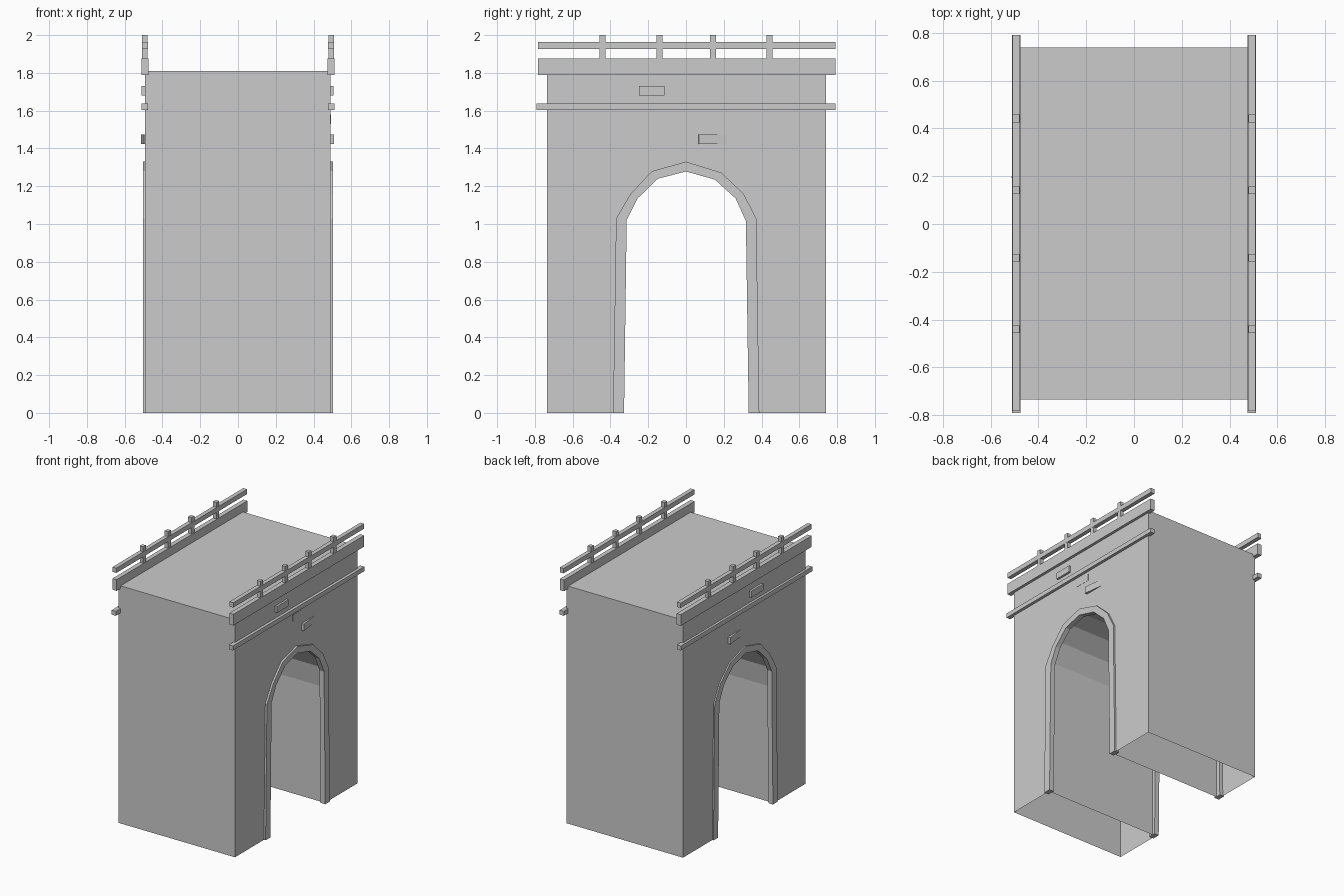
import bpy, bmesh
from math import sin, cos, pi
from mathutils import Matrix

cube = bpy.data.objects.get("Cube")
if cube:
    bpy.data.objects.remove(cube, do_unlink=True)

stone = bpy.data.materials.new("grey stone")
stone.use_nodes = True
colour = (0.6, 0.6, 0.6, 1)
stone.diffuse_color = colour
stone.node_tree.nodes["Principled BSDF"].inputs["Base Color"].default_value = colour


def add_object(name, bm):
    mesh = bpy.data.meshes.new(name)
    bm.to_mesh(mesh)
    bm.free()
    mesh.materials.append(stone)
    obj = bpy.data.objects.new(name, mesh)
    bpy.context.collection.objects.link(obj)


def box(name, x, y, z, turn=0):
    """Box from (low, high) ranges, turned about its own upright axis."""
    bm = bmesh.new()
    spans = (x, y, z)
    mid = Matrix.Translation([(a + b) / 2 for a, b in spans])
    size = Matrix.Diagonal([b - a for a, b in spans] + [1])
    bmesh.ops.create_cube(bm, size=1, matrix=mid @ Matrix.Rotation(turn, 4, "Z") @ size)
    add_object(name, bm)


def prism(name, outline, x0, x1, open_bottom=False):
    """Extrude a (y, z) outline along x."""
    bm = bmesh.new()
    face = bm.faces.new([bm.verts.new((x0, y, z)) for y, z in outline])
    result = bmesh.ops.extrude_face_region(bm, geom=[face], use_keep_orig=True)
    moved = [v for v in result["geom"] if isinstance(v, bmesh.types.BMVert)]
    bmesh.ops.translate(bm, verts=moved, vec=(x1 - x0, 0, 0))
    bmesh.ops.recalc_face_normals(bm, faces=bm.faces)
    if open_bottom:
        under = [f for f in bm.faces if all(v.co.z < 0.001 for v in f.verts)]
        bmesh.ops.delete(bm, geom=under, context="FACES")
    add_object(name, bm)


# Trim outlines, from the front foot over the crown to the back foot
inner = [(-.328, 0), (-.314, 1.02), (-.257, 1.135), (-.149, 1.24), (0, 1.278),
         (.153, 1.235), (.263, 1.135), (.317, 1.016), (.332, 0)]
outer = [(-.386, 0), (-.37, 1.03), (-.293, 1.16), (-.18, 1.28), (0, 1.33),
         (.187, 1.272), (.305, 1.16), (.372, 1.03), (.388, 0)]

# Passage: straight walls under a round vault, its edge hidden behind the trim
vault = [(-.35 * cos(i * pi / 8), .88 + .42 * sin(i * pi / 8)) for i in range(9)]
passage = [(-.35, 0)] + vault + [(.35, 0)]

# Hollow gate block with the passage through it
prism("gate_block", [(-.735, 0)] + passage + [(.74, 0), (.74, 1.81), (-.735, 1.81)],
      -.493, .489, open_bottom=True)

# Each decorated face carries the same trim, ledges and railing
for side, label in ((1, "right"), (-1, "left")):
    def span(a, b):
        return tuple(sorted((side * a, side * b)))

    prism(label + "_arch_trim", inner + outer[::-1], *span(.465, .503))
    box(label + "_lower_ledge", span(.476, .511), (-.791, .791), (1.603, 1.637))
    box(label + "_parapet", span(.475, .51), (-.783, .791), (1.79, 1.875))
    box(label + "_handrail", span(.477, .509), (-.783, .791), (1.926, 1.963))
    for i, y in enumerate((-.441, -.141, .142, .442)):
        box(f"{label}_post_{i + 1}", span(.479, .508), (y - .016, y + .016), (1.87, 2))

# Raised stones; the lower one on each face sinks into the wall at one end
box("right_upper_stone", (.47, .505), (-.25, -.113), (1.681, 1.73))
box("right_lower_stone", (.465, .5), (.065, .215), (1.423, 1.475), .12)
box("right_middle_stone", (.46, .4905), (-.04, .08), (1.53, 1.58), .02)
box("left_upper_stone", (-.51, -.475), (-.205, -.06), (1.681, 1.73))
box("left_lower_stone", (-.505, -.47), (.05, .2), (1.423, 1.475), .1)
